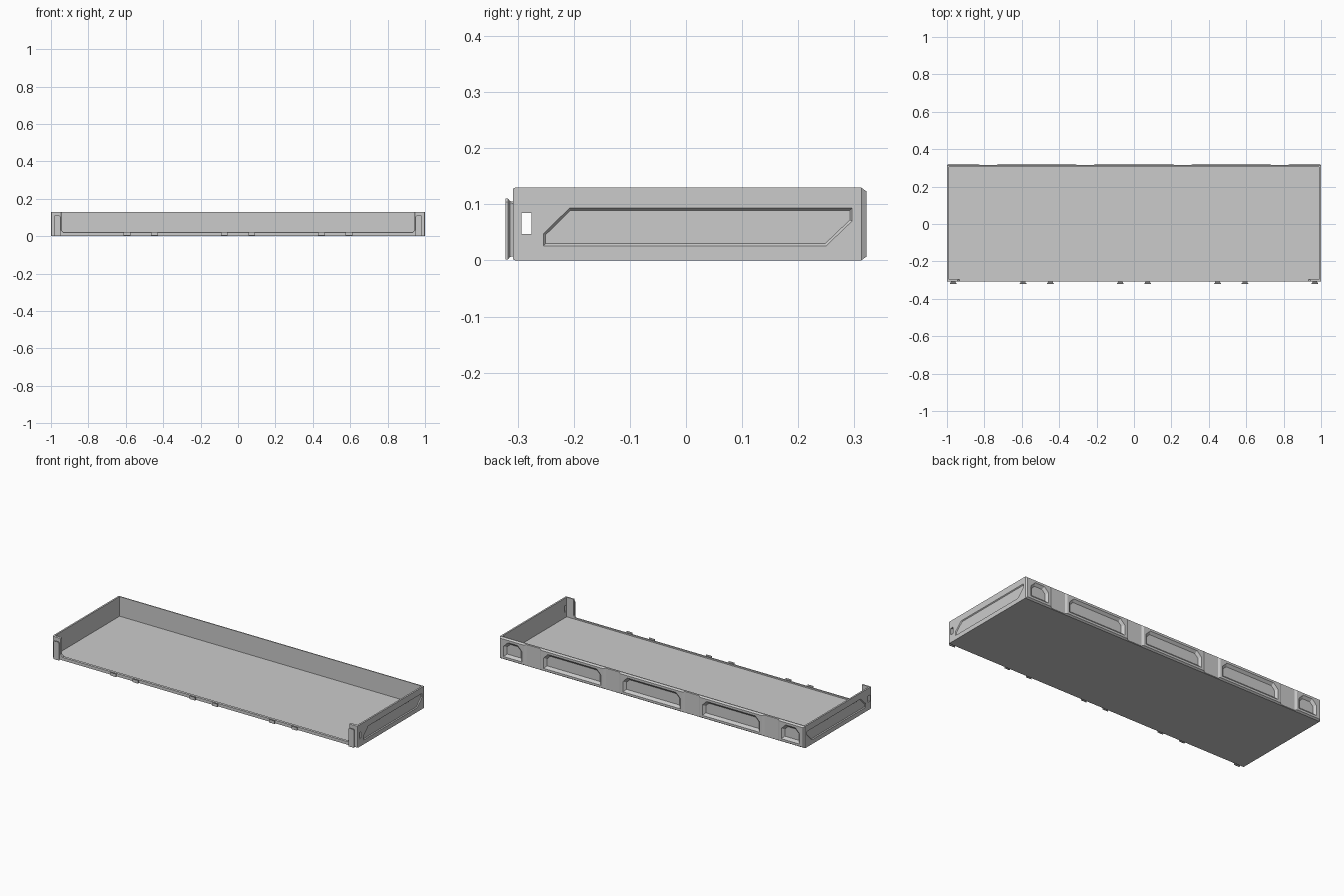
import bpy, bmesh
from mathutils import Vector

if "Cube" in bpy.data.objects:
    bpy.data.objects.remove(bpy.data.objects["Cube"])


def offset(pts, d):
    """Inset a counter-clockwise outline by d with mitred corners."""
    out = []
    for i, p in enumerate(pts):
        p = Vector(p)
        a = (p - Vector(pts[i - 1])).normalized()
        b = (Vector(pts[(i + 1) % len(pts)]) - p).normalized()
        na, nb = Vector((-a.y, a.x)), Vector((-b.y, b.x))
        out.append(p + (na + nb) * d / (1 + na.dot(nb)))
    return out


PLACE = {
    'x': lambda u, v, d: (d, u, v),
    'y': lambda u, v, d: (u, d, v),
    'z': lambda u, v, d: (u, v, d),
}


def loft(name, pts, axis, sections):
    """Solid from one outline; sections are (position along axis, inset)."""
    bm = bmesh.new()
    rings = [[bm.verts.new(PLACE[axis](p[0], p[1], d)) for p in offset(pts, s)]
             for d, s in sections]
    n = len(pts)
    for r, q in zip(rings, rings[1:]):
        for i in range(n):
            bm.faces.new((r[i], r[(i + 1) % n], q[(i + 1) % n], q[i]))
    bm.faces.new(rings[0])
    bm.faces.new(rings[-1])
    bmesh.ops.recalc_face_normals(bm, faces=bm.faces)
    me = bpy.data.meshes.new(name)
    bm.to_mesh(me)
    bm.free()
    ob = bpy.data.objects.new(name, me)
    bpy.context.collection.objects.link(ob)
    return ob


def rect(a, b, c, d):
    return [(a, c), (b, c), (b, d), (a, d)]


def cut(target, cutter):
    m = target.modifiers.new("cut", 'BOOLEAN')
    m.operation, m.solver, m.object = 'DIFFERENCE', 'EXACT', cutter
    bpy.context.view_layer.objects.active = target
    bpy.ops.object.modifier_apply(modifier=m.name)
    bpy.data.objects.remove(cutter)


# Floor
loft("floor", rect(-0.998, 0.998, -0.305, 0.312), 'z', [(0, 0), (0.014, 0)])

# Front lip with end posts
u_outline = [(-1, 0), (1, 0), (1, 0.13), (0.945, 0.13), (0.945, 0.034), (0.933, 0.022),
             (-0.933, 0.022), (-0.945, 0.034), (-0.945, 0.13), (-1, 0.13)]
loft("front_frame", u_outline, 'y', [(-0.308, 0.002), (-0.304, 0), (-0.297, 0)])

# Dovetail clips along the lip
for i, x in enumerate((-0.593, -0.447, -0.073, 0.073, 0.447, 0.593)):
    loft(f"front_clip_{i}", rect(x - 0.018, x + 0.018, 0.004, 0.022), 'y',
         [(-0.306, 0.006), (-0.314, 0.004), (-0.317, 0), (-0.322, 0)])

panel = [(-0.255, 0.025), (0.25, 0.025), (0.297, 0.07), (0.297, 0.094),
         (-0.208, 0.094), (-0.255, 0.048)]
for s, side in ((-1, "left"), (1, "right")):
    # Side wall with recessed panel and slot
    wall = loft(side + "_wall", rect(-0.302, 0.313, 0, 0.13), 'x', [(s * 0.99, 0), (s, 0)])
    cut(wall, loft("panel_cutter", panel, 'x', [(s * 1.001, 0), (s * 0.995, 0.005)]))
    cut(wall, loft("slot_cutter", rect(-0.293, -0.275, 0.047, 0.085), 'x',
                   [(s * 0.9, 0), (s * 1.1, 0)]))
    # Tall hook on the post
    x = s * 0.967
    outline = [(x - 0.018, 0.002), (x + 0.018, 0.002), (x + 0.018, 0.104), (x + 0.012, 0.11),
               (x - 0.012, 0.11), (x - 0.018, 0.104)]
    loft(side + "_post_hook", outline, 'y',
         [(-0.306, 0.006), (-0.314, 0.004), (-0.317, 0), (-0.322, 0)])

# Back wall with chamfered rim
back = loft("back_wall", rect(-1, 1, 0, 0.13), 'y', [(0.306, 0), (0.312, 0), (0.322, 0.007)])

# Vertical channels between the back panels
for x in (-0.78, -0.26, 0.26, 0.78):
    plan = [(x - 0.045, 0.3155), (x + 0.045, 0.3155), (x + 0.062, 0.325), (x - 0.062, 0.325)]
    cut(back, loft("channel_cutter", plan, 'z', [(-0.05, 0), (0.2, 0)]))

# Sloped recesses in the back panels
for x, w in ((-0.91, 0.062), (-0.52, 0.19), (0, 0.19), (0.52, 0.19), (0.91, 0.062)):
    c = 0.03
    shape = [(x - w, 0.018), (x + w, 0.018), (x + w, 0.112 - c), (x + w - c, 0.112),
             (x - w + c, 0.112), (x - w, 0.112 - c)]
    cut(back, loft("recess_cutter", shape, 'y', [(0.324, 0), (0.309, 0.016)]))
